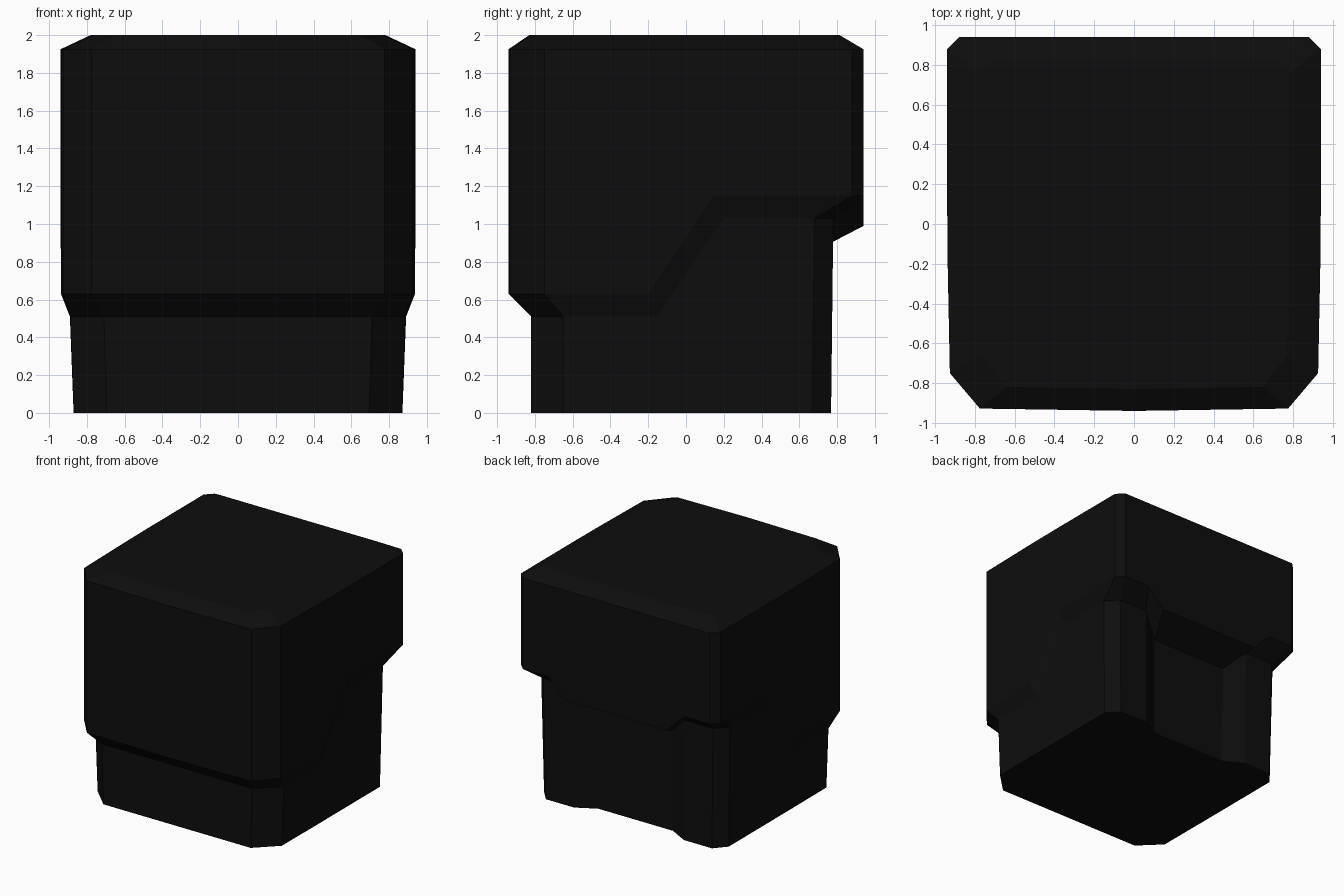
import bpy, bmesh

if "Cube" in bpy.data.objects:
    bpy.data.objects.remove(bpy.data.objects["Cube"])

# One flat near-black colour
black = bpy.data.materials.new("soft black")
black.diffuse_color = (0.0042, 0.0042, 0.0042, 1)
black.use_nodes = True
black.node_tree.nodes["Principled BSDF"].inputs["Base Color"].default_value = black.diffuse_color

# Half outlines (x, y, z), front centre -> right side -> back centre
RIM = [(0, -.94, .63), (.775, -.928, .63), (.926, -.75, .63), (.937, -.2, .63),
       (.94, .15, 1.15), (.94, .88, 1.15), (.88, .94, 1.15), (.64, .94, 1.15),
       (.48, .94, .99), (0, .94, .99)]
LIP = [(0, -.82, .51), (.71, -.82, .51), (.888, -.65, .51), (.89, -.15, .51),
       (.89, .2, 1.03), (.89, .68, 1.03), (.80, .78, 1.03), (.53, .78, 1.03),
       (.36, .69, .86), (0, .69, .86)]


def mirrored(half):
    """Full closed loop from a half outline."""
    return half + [(-x, y, z) for x, y, z in reversed(half[1:-1])]


def loft(name, rings, cap_first=False, cap_last=False):
    bm = bmesh.new()
    loops = [[bm.verts.new(p) for p in mirrored(r)] for r in rings]
    n = len(loops[0])
    for a, b in zip(loops, loops[1:]):
        for i in range(n):
            j = (i + 1) % n
            bm.faces.new((a[i], b[i], b[j], a[j]))
    if cap_first:
        bm.faces.new(loops[0])
    if cap_last:
        bm.faces.new(list(reversed(loops[-1])))
    bm.normal_update()
    mesh = bpy.data.meshes.new(name)
    bm.to_mesh(mesh)
    bm.free()
    mesh.materials.append(black)
    obj = bpy.data.objects.new(name, mesh)
    bpy.context.collection.objects.link(obj)
    return obj


# Upper shell: bevelled top, straight walls, stepped rim tucking in to the base
top = [(x * .83, y * (.883 if y < 0 else .865), 2.0) for x, y, z in RIM]
shoulder = [(x, y, 1.925) for x, y, z in RIM]
loft("upper_shell", [top, shoulder, RIM, LIP], cap_first=True)

# Lower block: slightly tapered, with a shallow recess in the back
foot = [(x * .978, y if y < .5 else y - .012, 0.0) for x, y, z in LIP]
loft("lower_block", [LIP, foot], cap_last=True)
